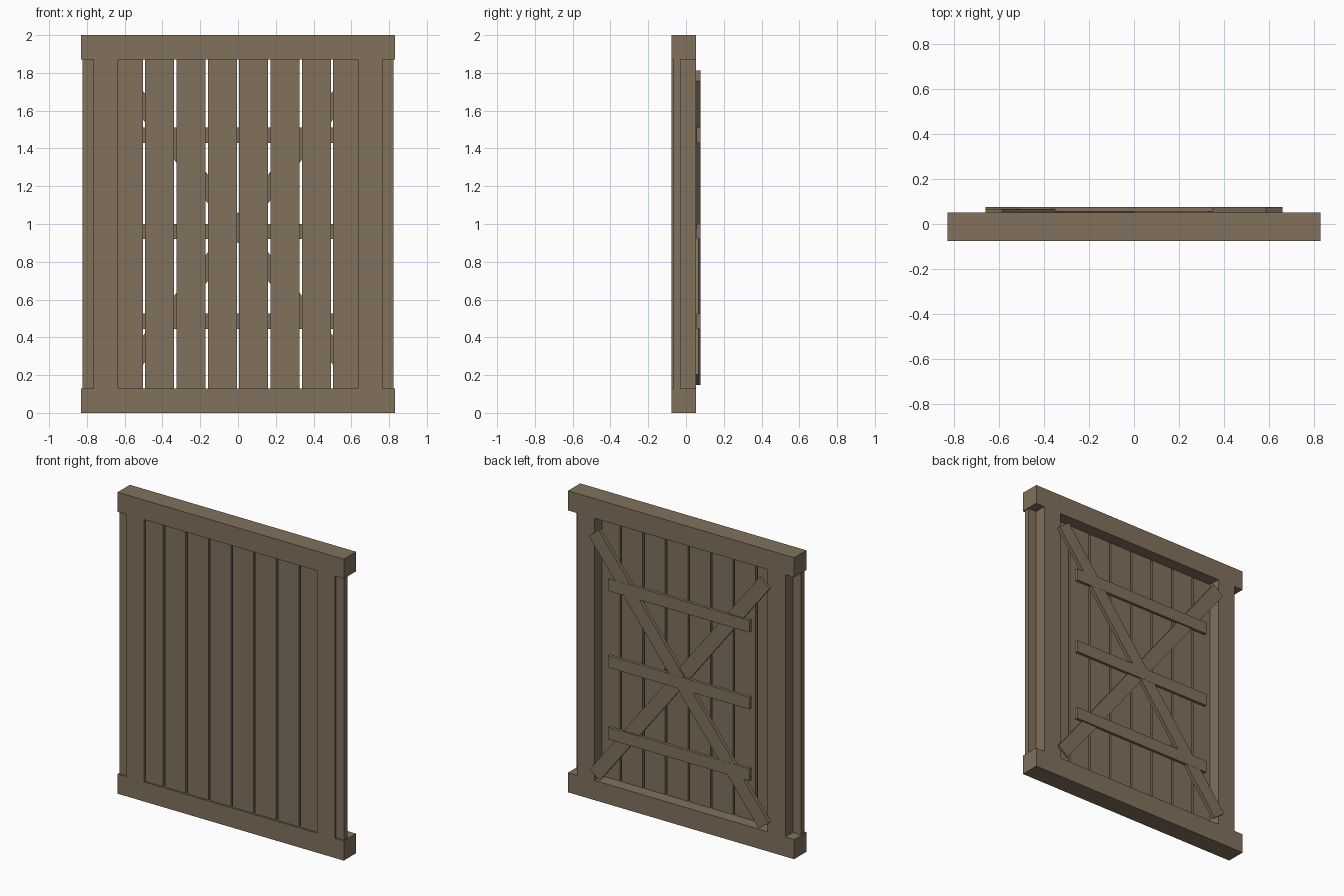
import bpy, math

if "Cube" in bpy.data.objects:
    bpy.data.objects.remove(bpy.data.objects["Cube"])

wood = bpy.data.materials.new("weathered_wood")
wood.diffuse_color = (0.22, 0.165, 0.107, 1)
wood.use_nodes = True
wood.node_tree.nodes["Principled BSDF"].inputs["Base Color"].default_value = wood.diffuse_color


def board(name, x, y, z, tilt=0.0):
    """Box from (min, max) ranges, optionally tilted in the panel plane."""
    bpy.ops.mesh.primitive_cube_add(size=1)
    ob = bpy.context.object
    ob.name = name
    ranges = (x, y, z)
    size = [b - a for a, b in ranges]
    for v in ob.data.vertices:
        v.co = [c * s for c, s in zip(v.co, size)]
    ob.location = [(a + b) / 2 for a, b in ranges]
    ob.rotation_euler = (0, tilt, 0)
    ob.data.materials.append(wood)
    return ob


FRONT, BACK = -0.0765, 0.052
RAIL = 0.13

# Outer frame: wide rails and inset stiles
board("bottom_rail", (-0.83, 0.83), (FRONT, BACK), (0, RAIL))
board("top_rail", (-0.83, 0.83), (FRONT, BACK), (2 - RAIL, 2))
for side, name in ((-1, "left_stile"), (1, "right_stile")):
    c = side * 0.70
    board(name, (c - 0.065, c + 0.065), (FRONT, BACK), (RAIL, 2 - RAIL))

# Ten vertical planks with narrow gaps
PITCH, WIDTH = 0.166, 0.154
for i in range(10):
    c = (i - 4.5) * PITCH
    board(f"plank_{i + 1}", (c - WIDTH / 2, c + WIDTH / 2),
          (-0.065, -0.028), (RAIL, 2 - RAIL))

# Horizontal battens on the back
for i, z in enumerate((0.485, 0.96, 1.47)):
    board(f"batten_{i + 1}", (-0.52, 0.52), (0.056, 0.0765), (z - 0.04, z + 0.04))

# Crossed diagonal braces, one thinner than the other
TILT = math.radians(52.2)
for name, top, sign in (("upper_brace", 0.0755, -1), ("lower_brace", 0.067, 1)):
    board(name, (-1.018, 1.018), (BACK, top), (0.98 - 0.0465, 0.98 + 0.0465), sign * TILT)
